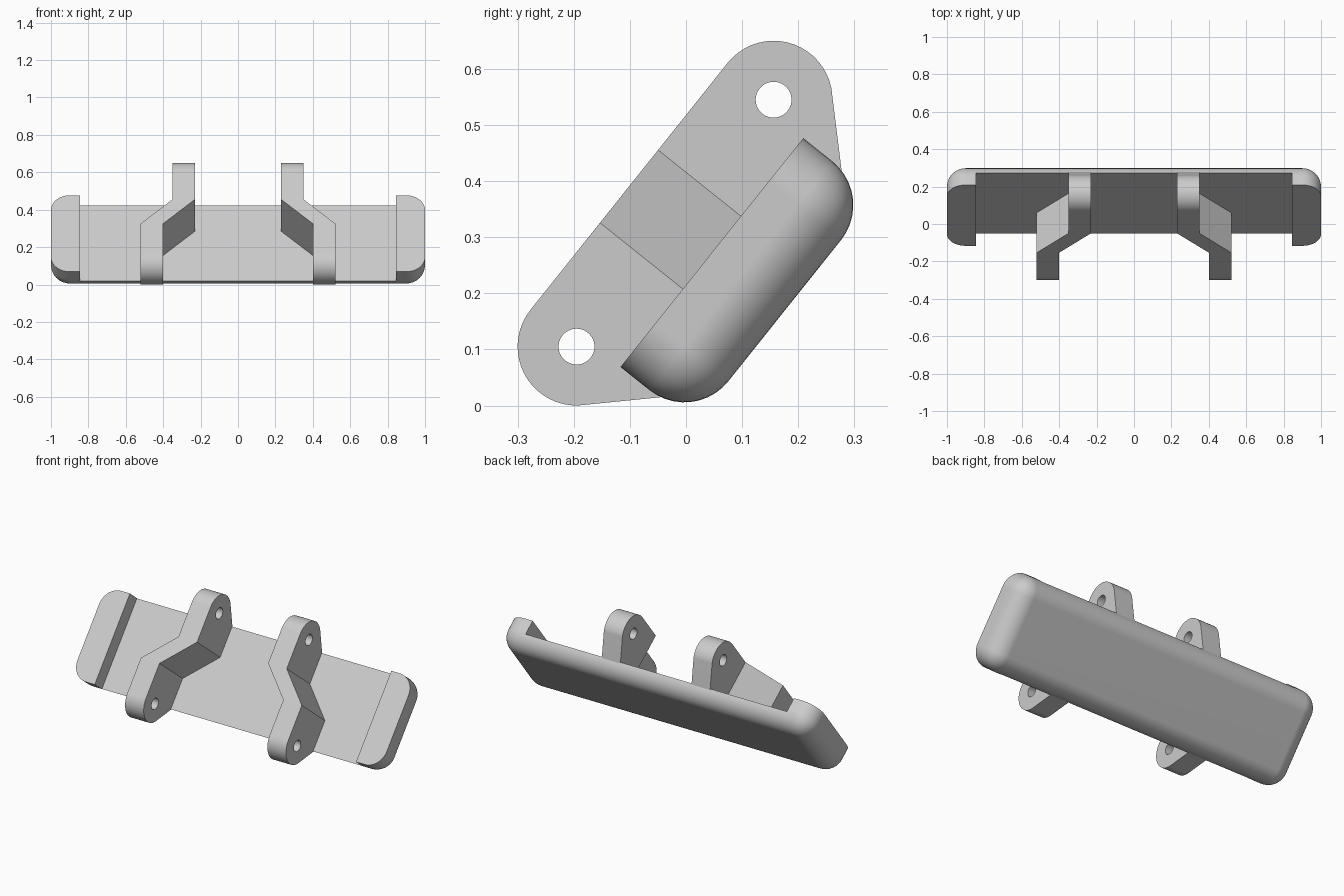
import bpy, bmesh
from math import radians, sin, cos, pi
from mathutils import Matrix

cube = bpy.data.objects.get("Cube")
if cube:
    bpy.data.objects.remove(cube, do_unlink=True)

# Single plain grey
grey = bpy.data.materials.new("plain grey")
grey.use_nodes = True
grey.diffuse_color = (0.6, 0.6, 0.6, 1)
grey.node_tree.nodes["Principled BSDF"].inputs["Base Color"].default_value = grey.diffuse_color

# Whole pedal tilts about x; local y runs up its face, local z points out of it
TILT = Matrix.Translation((0, -0.0195, 0.325)) @ Matrix.Rotation(radians(51.4), 4, "X")


def box(bm, size, centre):
    m = Matrix.Translation(centre) @ Matrix.Diagonal((*size, 1))
    bmesh.ops.create_cube(bm, size=1, matrix=m)


def to_object(bm, name):
    bmesh.ops.recalc_face_normals(bm, faces=bm.faces)
    mesh = bpy.data.meshes.new(name)
    bm.to_mesh(mesh)
    bm.free()
    ob = bpy.data.objects.new(name, mesh)
    bpy.context.scene.collection.objects.link(ob)
    ob.matrix_world = TILT
    mesh.materials.append(grey)
    return ob


def cut(ob, cutter):
    """Subtract the cutter, keep the result and drop the helper."""
    cutter.hide_render = True
    mod = ob.modifiers.new("cut", "BOOLEAN")
    mod.operation, mod.object, mod.solver = "DIFFERENCE", cutter, "EXACT"
    bpy.context.view_layer.update()
    deps = bpy.context.evaluated_depsgraph_get()
    mesh = bpy.data.meshes.new_from_object(ob.evaluated_get(deps))
    ob.modifiers.clear()
    ob.data = mesh
    bpy.data.objects.remove(cutter, do_unlink=True)


def smooth(ob):
    bpy.ops.object.select_all(action="DESELECT")
    ob.select_set(True)
    bpy.context.view_layer.objects.active = ob
    bpy.ops.object.shade_smooth_by_angle(angle=radians(30))
    ob.modifiers.new("flat faces", "WEIGHTED_NORMAL").keep_sharp = True


# Pad: block with rounded ends and back, recessed between two raised ends
FRONT, BACK, PLATE = -0.084, -0.25, -0.168
bm = bmesh.new()
box(bm, (2, 0.522, FRONT - BACK), (0, 0, (FRONT + BACK) / 2))
rounded = [e for e in bm.edges if any(v.co.z < (FRONT + BACK) / 2 for v in e.verts)]
bmesh.ops.bevel(bm, geom=rounded, offset=0.1, offset_type="OFFSET", segments=10,
                profile=0.5, affect="EDGES", clamp_overlap=False)
pad = to_object(bm, "pad")
bm = bmesh.new()
box(bm, (1.69, 1, 0.4), (0, 0, PLATE + 0.2))
cut(pad, to_object(bm, "recess_cutter"))
smooth(pad)

# Cranked brackets: rounded outline, bent sideways in the middle, drilled at both ends
R, PIN, BEND, THICK, SHIFT = 0.105, 0.2815, 0.083, 0.12, 0.17


def bracket(side, name):
    # Half outline: round lug, then a tangent run down into the pad
    arc = [radians(90 - 130 * i / 18) for i in range(19)]
    half = [(PIN + R * cos(a), R * sin(a)) for a in arc] + [(0.254, -0.178)]
    outline = half + [(-y, z) for y, z in reversed(half)]
    bm = bmesh.new()
    face = bm.faces.new([bm.verts.new((0.23, y, z)) for y, z in outline])
    ext = bmesh.ops.extrude_face_region(bm, geom=[face])["geom"]
    bmesh.ops.translate(bm, vec=(THICK, 0, 0),
                        verts=[g for g in ext if isinstance(g, bmesh.types.BMVert)])
    for y in (-BEND, BEND):
        bmesh.ops.bisect_plane(bm, geom=bm.verts[:] + bm.edges[:] + bm.faces[:],
                               plane_co=(0, y, 0), plane_no=(0, 1, 0))
    for v in bm.verts:
        if v.co.y < 0:
            v.co.x += SHIFT
        v.co.x *= side
    ob = to_object(bm, name)

    # Pin holes
    bm = bmesh.new()
    for y in (-PIN, PIN):
        m = Matrix.Translation((side * 0.375, y, 0)) @ Matrix.Rotation(pi / 2, 4, "Y")
        bmesh.ops.create_cone(bm, cap_ends=True, segments=32, radius1=0.032,
                              radius2=0.032, depth=0.6, matrix=m)
    cut(ob, to_object(bm, "hole_cutter"))
    smooth(ob)


bracket(1, "left_bracket")
bracket(-1, "right_bracket")
